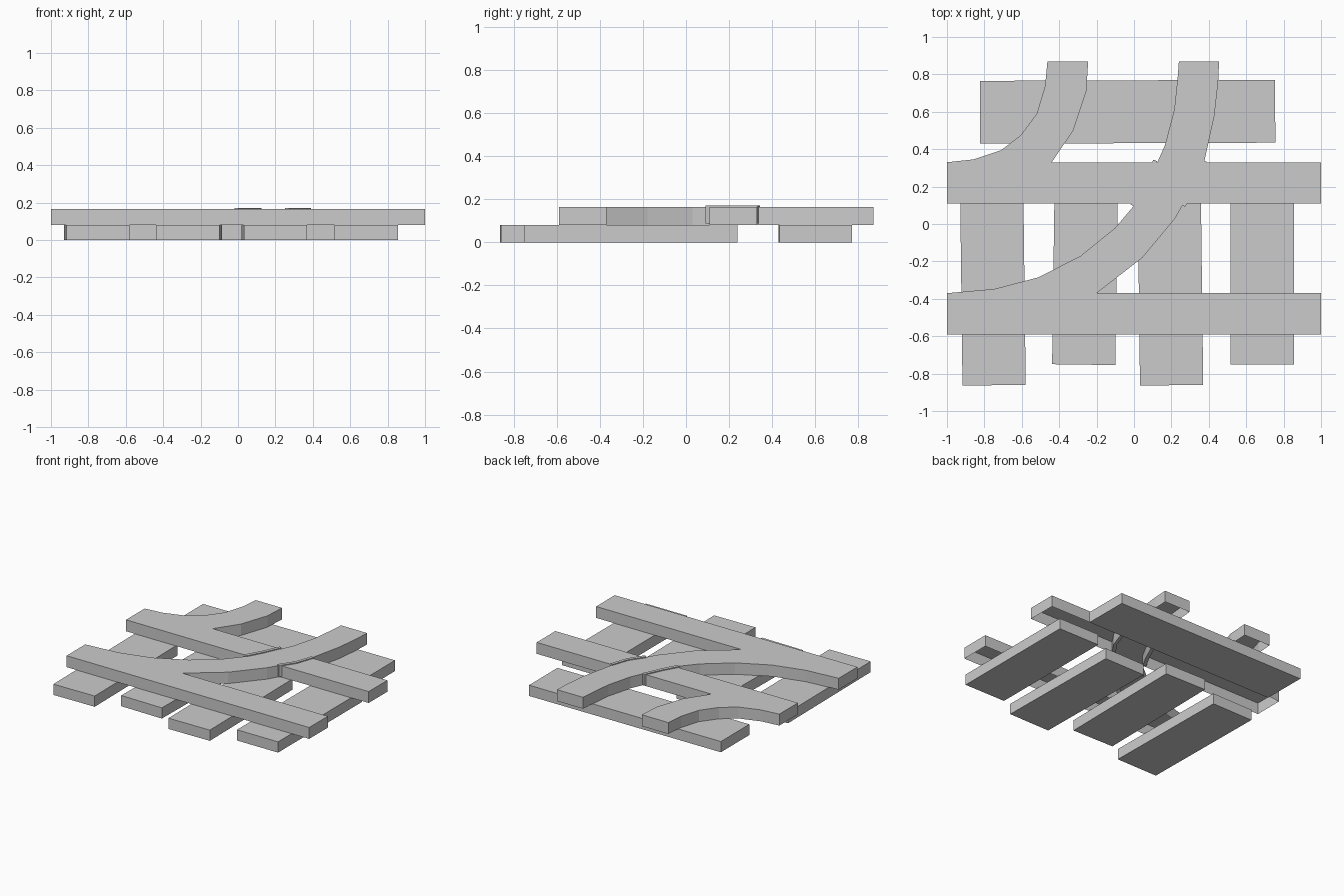
import bpy, bmesh, math

if "Cube" in bpy.data.objects:
    bpy.data.objects.remove(bpy.data.objects["Cube"])


def prism(name, outline, z0, z1, open_bottom=False):
    """Extrude a flat outline from z0 to z1."""
    bm = bmesh.new()
    low = [bm.verts.new((x, y, z0)) for x, y in outline]
    top = [bm.verts.new((x, y, z1)) for x, y in outline]
    bm.faces.new(top)
    if not open_bottom:
        bm.faces.new(low[::-1])
    n = len(outline)
    for i in range(n):
        j = (i + 1) % n
        bm.faces.new((low[i], low[j], top[j], top[i]))
    mesh = bpy.data.meshes.new(name)
    bm.to_mesh(mesh)
    bm.free()
    obj = bpy.data.objects.new(name, mesh)
    bpy.context.collection.objects.link(obj)
    return obj


def plank(name, cx, cy, w, d, turn):
    """Rectangular sleeper, turned slightly about z (degrees)."""
    box = [(-w / 2, -d / 2), (w / 2, -d / 2), (w / 2, d / 2), (-w / 2, d / 2)]
    obj = prism(name, box, -0.04, 0.04)
    obj.location = (cx, cy, 0.04)
    obj.rotation_euler.z = math.radians(turn)
    return obj


# Sleepers under the straight rails
sleepers = [(-0.754, -0.367, 0.7), (-0.262, -0.257, -0.8),
            (0.195, -0.367, 0.7), (0.686, -0.255, 0)]
for i, (x, y, turn) in enumerate(sleepers):
    plank(f"sleeper_{i + 1}", x, y, 0.338, 0.99, turn)

# Cross sleeper under the curved rail ends
plank("back_sleeper", -0.034, 0.6, 1.578, 0.336, 0.2)

# Both straight rails and both curved branches as one joined, hollow-bottomed outline
inner_low = [(-0.2, -0.37), (0.045, -0.18), (0.22, 0.03), (0.265, 0.11)]
inner_high = [(0.375, 0.33), (0.43, 0.58), (0.45, 0.76), (0.455, 0.87)]
outer_high = [(0.24, 0.87), (0.234, 0.79), (0.215, 0.61), (0.165, 0.42), (0.125, 0.33)]
small_inner = [(-0.44, 0.33), (-0.325, 0.5), (-0.255, 0.71), (-0.245, 0.87)]
small_outer = [(-0.463, 0.87), (-0.475, 0.74), (-0.52, 0.59), (-0.605, 0.475),
               (-0.71, 0.395), (-0.86, 0.345), (-1, 0.33)]
outer_low = [(0.01, 0.11), (-0.1, -0.02), (-0.285, -0.17), (-0.51, -0.285),
             (-0.745, -0.347), (-1, -0.37)]
rails = ([(-1, -0.59), (1, -0.59), (1, -0.37)] + inner_low
         + [(1, 0.11), (1, 0.33)] + inner_high + outer_high
         + small_inner + small_outer + [(-1, 0.11)] + outer_low)
prism("rails", rails, 0.08, 0.165, open_bottom=True)

# Thin raised strips where the long curve crosses the straight rail
prism("left_crossing_strip",
      [(-0.018, 0.105), (0.003, 0.091), (0.063, 0.2), (0.125, 0.335),
       (0.104, 0.344), (0.042, 0.212)], 0.087, 0.172)
prism("right_crossing_strip",
      [(0.252, 0.105), (0.273, 0.091), (0.346, 0.2), (0.391, 0.332),
       (0.37, 0.34), (0.326, 0.212)], 0.087, 0.172)
